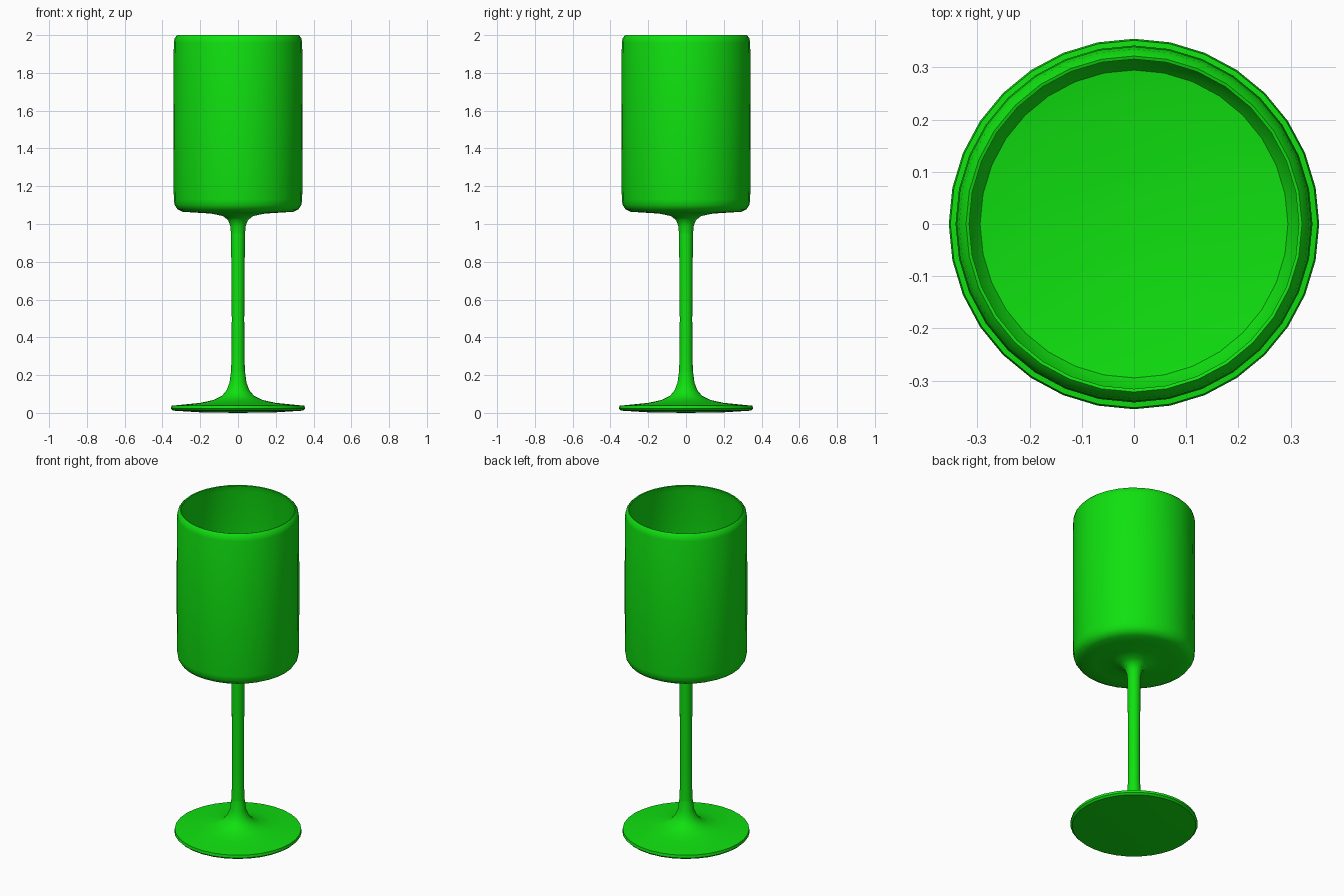
import bpy, math

cube = bpy.data.objects.get("Cube")
if cube:
    bpy.data.objects.remove(cube, do_unlink=True)

SIDES = 32

green = bpy.data.materials.new("green glass")
green.use_nodes = True
green.diffuse_color = (0.005, 0.75, 0.005, 1)
green.node_tree.nodes["Principled BSDF"].inputs["Base Color"].default_value = green.diffuse_color


def lathe(name, profile):
    """Turn a (radius, height) profile around z; radius 0 becomes a pole."""
    verts, faces, rings = [], [], []
    for r, z in profile:
        count = SIDES if r > 0 else 1
        rings.append([len(verts) + i for i in range(count)])
        for i in range(count):
            a = math.tau * i / SIDES
            verts.append((r * math.cos(a), r * math.sin(a), z))
    for low, high in zip(rings, rings[1:]):
        for i in range(SIDES):
            j = (i + 1) % SIDES
            if len(low) == 1:
                faces.append((low[0], high[j], high[i]))
            elif len(high) == 1:
                faces.append((low[i], low[j], high[0]))
            else:
                faces.append((low[i], low[j], high[j], high[i]))
    mesh = bpy.data.meshes.new(name)
    mesh.from_pydata(verts, [], faces)
    mesh.materials.append(green)
    obj = bpy.data.objects.new(name, mesh)
    bpy.context.collection.objects.link(obj)
    bpy.ops.object.select_all(action="DESELECT")
    bpy.context.view_layer.objects.active = obj
    obj.select_set(True)
    bpy.ops.object.shade_smooth_by_angle(angle=math.radians(40))
    return obj


# Foot: thin disc sweeping up into the stem
lathe("foot", [(0, 0), (0.2, 0.003), (0.345, 0.012), (0.355, 0.022), (0.352, 0.038),
               (0.28, 0.045), (0.2, 0.053), (0.13, 0.068), (0.085, 0.09),
               (0.06, 0.12), (0.045, 0.16), (0.037, 0.22)])

# Stem: slender, slightly thicker toward the bowl
lathe("stem", [(0.037, 0.22), (0.034, 0.3), (0.033, 0.5), (0.035, 0.75), (0.037, 0.95)])

# Bowl: flared neck, rounded base, straight wall, drawn-in lip, hollow inside
lathe("bowl", [(0.037, 0.95), (0.041, 0.99), (0.052, 1.02), (0.08, 1.042), (0.14, 1.055),
               (0.22, 1.06), (0.295, 1.065), (0.32, 1.078), (0.335, 1.1), (0.34, 1.13),
               (0.342, 1.5), (0.34, 1.96), (0.335, 1.985), (0.322, 2.0),
               (0.316, 1.998), (0.326, 1.96), (0.328, 1.5), (0.326, 1.16),
               (0.318, 1.12), (0.295, 1.09), (0.22, 1.078), (0.1, 1.072), (0, 1.065)])
